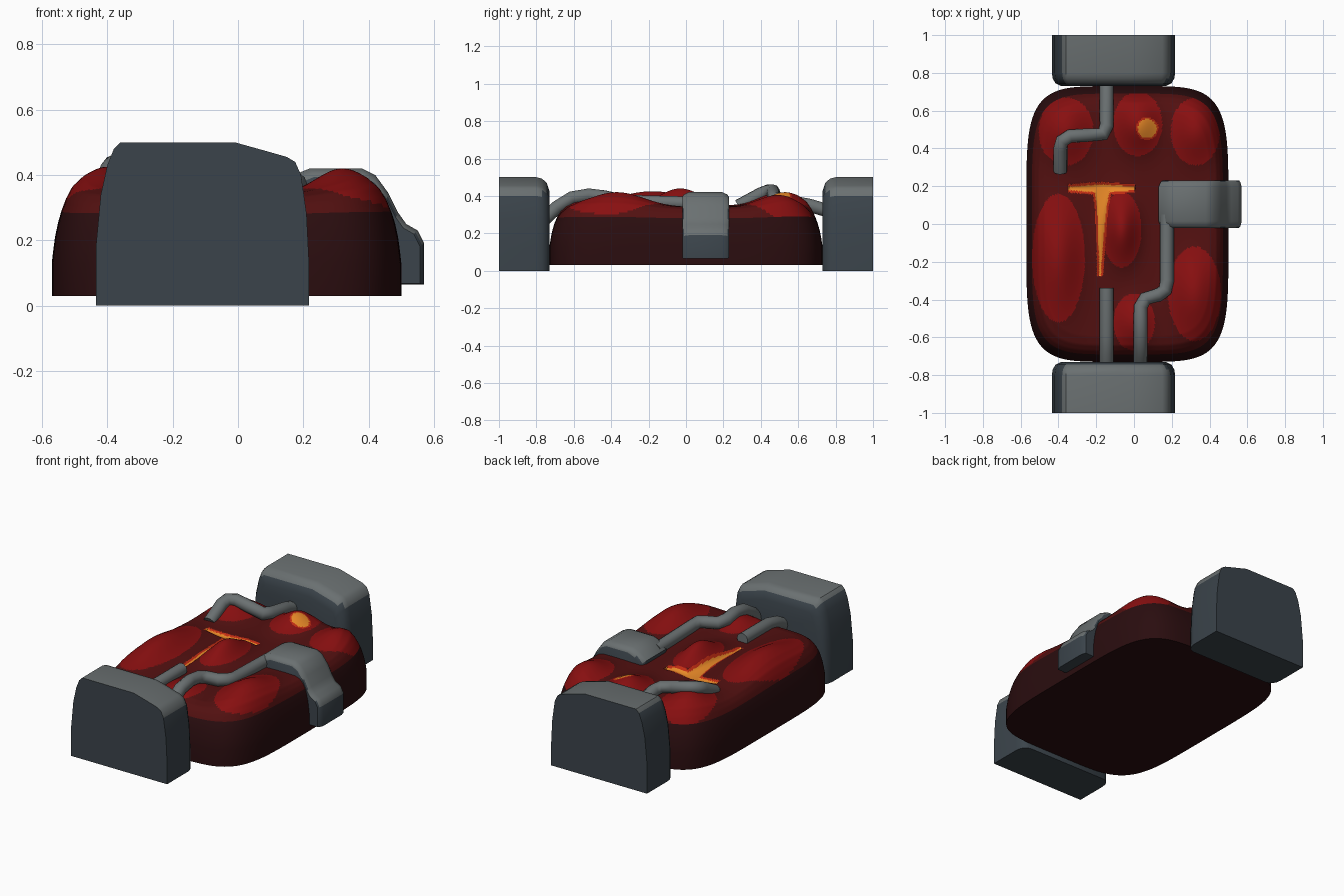
import bpy, bmesh, math

if "Cube" in bpy.data.objects:
    bpy.data.objects.remove(bpy.data.objects["Cube"])

def lin(c):
    return c / 12.92 if c <= 0.04045 else ((c + 0.055) / 1.055) ** 2.4

def material(name, hexa):
    m = bpy.data.materials.new(name)
    m.diffuse_color = [lin(int(hexa[i:i + 2], 16) / 255) for i in (0, 2, 4)] + [1]
    m.use_nodes = True
    m.node_tree.nodes["Principled BSDF"].inputs["Base Color"].default_value = m.diffuse_color
    return m

STONE = material("light_grey", "6a7071")
STONE_DARK = material("dark_grey", "3b444b")
SIDE = material("blackened_red", "2a0d0f")
GROUND = material("dark_red", "521010")
LUMP = material("bright_red", "880f10")
RIM = material("ember_red", "c02c12")
GLOW = material("glowing_orange", "ea8a28")

def finish(name, bm, mats, angle=40):
    bmesh.ops.recalc_face_normals(bm, faces=bm.faces)
    me = bpy.data.meshes.new(name)
    bm.to_mesh(me)
    bm.free()
    for m in mats:
        me.materials.append(m)
    ob = bpy.data.objects.new(name, me)
    bpy.context.collection.objects.link(ob)
    bpy.ops.object.select_all(action='DESELECT')
    ob.select_set(True)
    bpy.context.view_layer.objects.active = ob
    bpy.ops.object.shade_smooth_by_angle(angle=math.radians(angle))
    return ob

def bridge(bm, rings):
    for a, b in zip(rings, rings[1:]):
        n = len(a)
        for i in range(n):
            bm.faces.new((a[i], a[(i + 1) % n], b[(i + 1) % n], b[i]))

# --- lumpy body ---
CX, HX, HY = -0.035, 0.535, 0.73
# lump centre x, y, radius x, y, height
LUMPS = [(-0.40, -0.18, 0.14, 0.34, 0.085), (-0.36, 0.49, 0.145, 0.18, 0.075),
         (0.02, 0.53, 0.13, 0.17, 0.08), (0.325, 0.49, 0.13, 0.18, 0.065),
         (0.32, -0.37, 0.14, 0.25, 0.08), (-0.065, -0.03, 0.105, 0.20, 0.10),
         (0.0, -0.52, 0.11, 0.15, 0.05)]
# edge profile: ring scale, height
EDGE = [(1.0, 0.03), (1.0, 0.13), (0.985, 0.20), (0.965, 0.25), (0.945, 0.282),
        (0.92, 0.308), (0.88, 0.33), (0.82, 0.34), (0.0, 0.34)]

def edge_height(s):
    for (s0, z0), (s1, z1) in zip(EDGE[1:], EDGE[2:]):
        if s >= s1:
            return z0 + (z1 - z0) * (s0 - s) / (s0 - s1)
    return EDGE[-1][1]

def lump_distance(x, y, l):
    return math.hypot((x - l[0]) / l[2], (y - l[1]) / l[3])

def crack_depth(x, y):
    """Positive inside the T-shaped crack."""
    bar = -1
    if -0.35 < x < 0.005:
        bar = 0.034 - 0.07 * abs(x + 0.17) - abs(y - 0.188)
    t = (y + 0.275) / 0.465
    stem = -1
    if 0 < t < 1:
        stem = 0.016 + 0.022 * t + 0.02 * t ** 6 - abs(x + 0.18 - 0.012 * t)
    return max(bar, stem)

def surface(x, y, s):
    fade = min(1, max(0, (1.0 - s) / 0.12))
    fade = fade * fade * (3 - 2 * fade)
    bump = sum(l[4] * math.exp(-1.5 * lump_distance(x, y, l) ** 2) for l in LUMPS)
    groove = 0.012 * min(1, max(0, crack_depth(x, y) / 0.02))
    return edge_height(s) + fade * bump - groove

def body_slot(c):
    x, y, z = c
    if z < 0.285:
        return 0
    vent = math.hypot(x - 0.07, y - 0.505)
    crack = crack_depth(x, y)
    if vent < 0.05 or crack > 0.012:
        return 4
    if vent < 0.06 or crack > 0:
        return 3
    return 2 if any(lump_distance(x, y, l) < 1 for l in LUMPS) else 1

SEG, STEPS = 360, 110
bm = bmesh.new()
rings = []
scales = [None] + [1 - k / STEPS for k in range(STEPS)]
for s in scales:
    ring = []
    for i in range(SEG):
        a = 2 * math.pi * i / SEG
        c, d = math.cos(a), math.sin(a)
        k = (abs(c) ** 5 + abs(d) ** 5) ** -0.2 * (1 if s is None else s)
        x, y = CX + HX * k * c, HY * k * d
        z = 0.03 if s is None else surface(x, y, s)
        ring.append(bm.verts.new((x, y, z)))
    rings.append(ring)
bridge(bm, rings)
bm.faces.new(rings[0])
tip = bm.verts.new((CX, 0, surface(CX, 0, 0)))
for i in range(SEG):
    bm.faces.new((rings[-1][i], rings[-1][(i + 1) % SEG], tip))
for f in bm.faces:
    f.material_index = body_slot(f.calc_center_median())
finish("lumpy_body", bm, [SIDE, GROUND, LUMP, RIM, GLOW], 50)

# --- stone parts lofted along y from an x-z outline ---
def loft(name, outline, sections, centre):
    bm = bmesh.new()
    rings = [[bm.verts.new((centre[0] + (x - centre[0]) * s, y,
                            centre[1] + (z - centre[1]) * s)) for x, z in outline]
             for y, s in sections]
    bridge(bm, rings)
    bm.faces.new(rings[0])
    bm.faces.new(rings[-1])
    bmesh.ops.recalc_face_normals(bm, faces=bm.faces)
    bm.normal_update()
    for f in bm.faces:
        f.material_index = 0 if f.normal.z > 0.4 else 1
    return finish(name, bm, [STONE, STONE_DARK])

# end blocks
BLOCK = [(-0.435, 0), (-0.435, 0.18), (-0.42, 0.34), (-0.40, 0.43), (-0.38, 0.48),
         (-0.36, 0.5), (-0.01, 0.5), (0.08, 0.475), (0.15, 0.455), (0.175, 0.44),
         (0.193, 0.40), (0.21, 0.28), (0.218, 0.12), (0.218, 0)]
for name, sign in (("front_block", -1), ("back_block", 1)):
    loft(name, BLOCK, [(sign * y, s) for y, s in
         ((1, 1), (0.80, 1), (0.77, 0.985), (0.745, 0.94), (0.73, 0.85))], (-0.11, 0))

# clamp folded over the right edge
CLAMP = [(0.13, 0.2), (0.13, 0.36), (0.17, 0.40), (0.22, 0.42), (0.38, 0.42), (0.42, 0.40),
         (0.46, 0.345), (0.49, 0.285), (0.515, 0.25), (0.55, 0.23), (0.57, 0.19),
         (0.57, 0.065), (0.45, 0.065)]
loft("edge_clamp", CLAMP, [(-0.02, 0.92), (-0.012, 0.96), (0.015, 1), (0.195, 1),
                           (0.222, 0.96), (0.23, 0.92)], (0.40, 0.10))

# --- pipes ---
def pipe(name, points, radius=0.037):
    cu = bpy.data.curves.new(name, 'CURVE')
    cu.dimensions = '3D'
    cu.bevel_depth = radius
    cu.bevel_resolution = 3
    cu.use_fill_caps = True
    sp = cu.splines.new('POLY')
    sp.points.add(len(points) - 1)
    for p, co in zip(sp.points, points):
        p.co = (*co, 1)
    sp.use_smooth = True
    cu.materials.append(STONE)
    bpy.context.collection.objects.link(bpy.data.objects.new(name, cu))

pipe("back_pipe", [(-0.145, 0.76, 0.32), (-0.145, 0.66, 0.35), (-0.145, 0.52, 0.375),
                   (-0.165, 0.475, 0.385), (-0.25, 0.47, 0.405), (-0.34, 0.465, 0.425),
                   (-0.38, 0.44, 0.425), (-0.39, 0.40, 0.41), (-0.39, 0.28, 0.345)])
pipe("front_left_pipe", [(-0.145, -0.76, 0.29), (-0.145, -0.68, 0.335),
                         (-0.145, -0.58, 0.36), (-0.145, -0.34, 0.36)])
pipe("front_right_pipe", [(0.035, -0.76, 0.27), (0.035, -0.69, 0.34), (0.035, -0.61, 0.39),
                          (0.035, -0.52, 0.405), (0.035, -0.44, 0.395), (0.06, -0.395, 0.385),
                          (0.13, -0.375, 0.38), (0.165, -0.35, 0.38), (0.175, -0.30, 0.37),
                          (0.175, 0.05, 0.36)])
